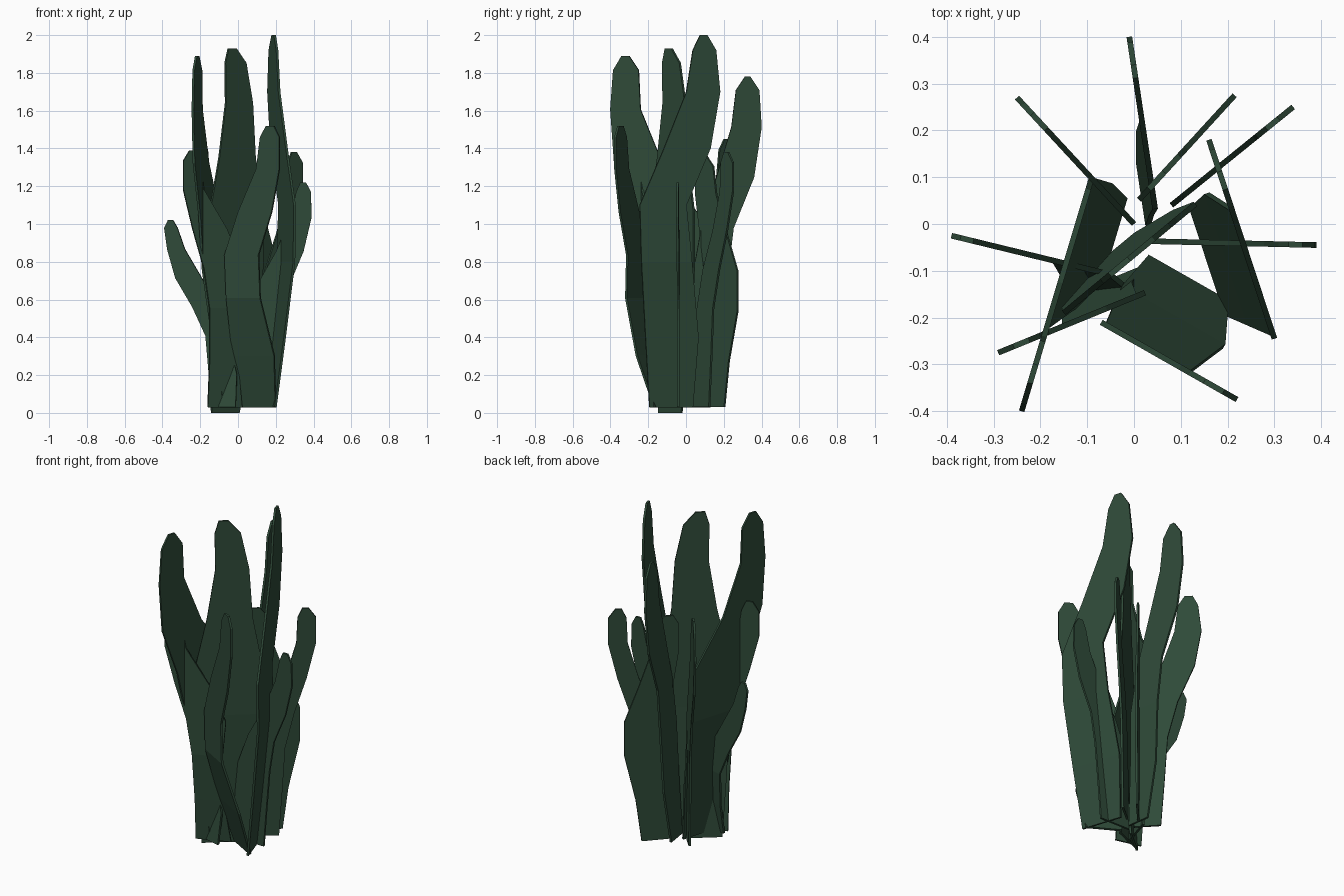
import bpy
import bmesh
from mathutils import Vector

cube = bpy.data.objects.get("Cube")
if cube:
    bpy.data.objects.remove(cube, do_unlink=True)

# One dark green for the whole plant
green = bpy.data.materials.new("dark_leaf_green")
green.use_nodes = True
colour = (0.028, 0.068, 0.04, 1)
green.diffuse_color = colour
shader = green.node_tree.nodes["Principled BSDF"]
shader.inputs["Base Color"].default_value = colour
shader.inputs["Roughness"].default_value = 0.9

# Heights of the outline points, as fractions of the blade height
LEVELS = (0, .2, .4, .55, .7, .85, .96, 1)


def blade(name, start, end, height, inner_edge, outer_edge, lean=0, bottom=.03):
    """Flat lobed blade standing over the ground line start-end.

    The edges are fractions along that line at each level;
    lean moves the foot sideways from the line.
    """
    start, end = Vector(start), Vector(end)
    along = end - start
    side = Vector((-along.y, along.x)).normalized()
    bm = bmesh.new()
    previous = None
    for level, inner, outer in zip(LEVELS, inner_edge, outer_edge):
        z = max(bottom, level * height)
        shift = side * lean * max(0, 1 - level / .4)
        row = [bm.verts.new((*(start + along * s + shift), z)) for s in (inner, outer)]
        if previous:
            bm.faces.new((previous[0], previous[1], row[1], row[0]))
        previous = row
    mesh = bpy.data.meshes.new(name)
    bm.to_mesh(mesh)
    bm.free()
    mesh.materials.append(green)
    obj = bpy.data.objects.new(name, mesh)
    bpy.context.scene.collection.objects.link(obj)
    thickness = obj.modifiers.new("thickness", "SOLIDIFY")
    thickness.thickness = 0.012
    thickness.offset = 0
    return obj


# Tall blades
blade("tall_left_blade", (.3, -.245), (.16, .18), 2.0,
      inner_edge=(.18, .1, .02, 0, .3, .58, .66, .75),
      outer_edge=(.72, .76, .65, .58, .88, 1, .95, .84), lean=.08)
blade("tall_centre_blade", (-.15, -.19), (.14, .05), 1.93,
      inner_edge=(.1, .03, 0, 0, .17, .29, .28, .34),
      outer_edge=(.6, .85, .97, .97, .83, .78, .66, .48), lean=.03, bottom=0)
blade("tall_right_blade", (-.09, .1), (-.24, -.4), 1.89,
      inner_edge=(.04, 0, 0, .05, .45, .68, .7, .8),
      outer_edge=(.44, .54, .64, .76, .96, 1, .97, .88), lean=.08)
blade("tall_back_blade", (.05, 0), (-.01, .4), 1.78,
      inner_edge=(0, .05, .08, .2, .4, .6, .66, .78),
      outer_edge=(.33, .5, .55, .63, .9, 1, .97, .85), lean=.02)

# Middle blades
blade("front_blade", (-.07, -.21), (.22, -.375), 1.52,
      inner_edge=(.05, 0, .03, 0, .25, .58, .65, .76),
      outer_edge=(.64, .76, .65, .62, .86, 1, 1, .9), lean=.17)
blade("back_right_blade", (0, 0), (-.25, .27), 1.45,
      inner_edge=(0, 0, .1, .2, .4, .6, .65, .75),
      outer_edge=(.4, .45, .5, .65, .9, 1, .95, .87))
blade("front_right_blade", (.04, -.14), (-.29, -.275), 1.39,
      inner_edge=(0, .1, .1, .05, .3, .67, .73, .8),
      outer_edge=(.55, .55, .58, .67, .85, 1, 1, .9), lean=-.05)
blade("back_left_blade", (.08, .04), (.34, .25), 1.38,
      inner_edge=(0, 0, .1, .25, .5, .68, .7, .78),
      outer_edge=(.4, .45, .5, .65, .85, 1, 1, .88))
blade("back_inner_blade", (0, .04), (.215, .275), 1.36,
      inner_edge=(.1, .15, .2, .25, .15, .05, .05, .15),
      outer_edge=(.7, .8, 1, 1, .75, .52, .45, .3))

# Short side blades
blade("side_left_blade", (-.04, -.035), (.39, -.045), 1.22,
      inner_edge=(.1, .1, .16, .32, .56, .74, .81, .86),
      outer_edge=(.56, .6, .65, .72, .9, 1, .99, .93))
blade("side_right_blade", (0, -.12), (-.39, -.025), 1.02,
      inner_edge=(0, 0, .13, .26, .49, .72, .82, .88),
      outer_edge=(.38, .38, .44, .62, .85, .96, 1, .95), lean=.05)
